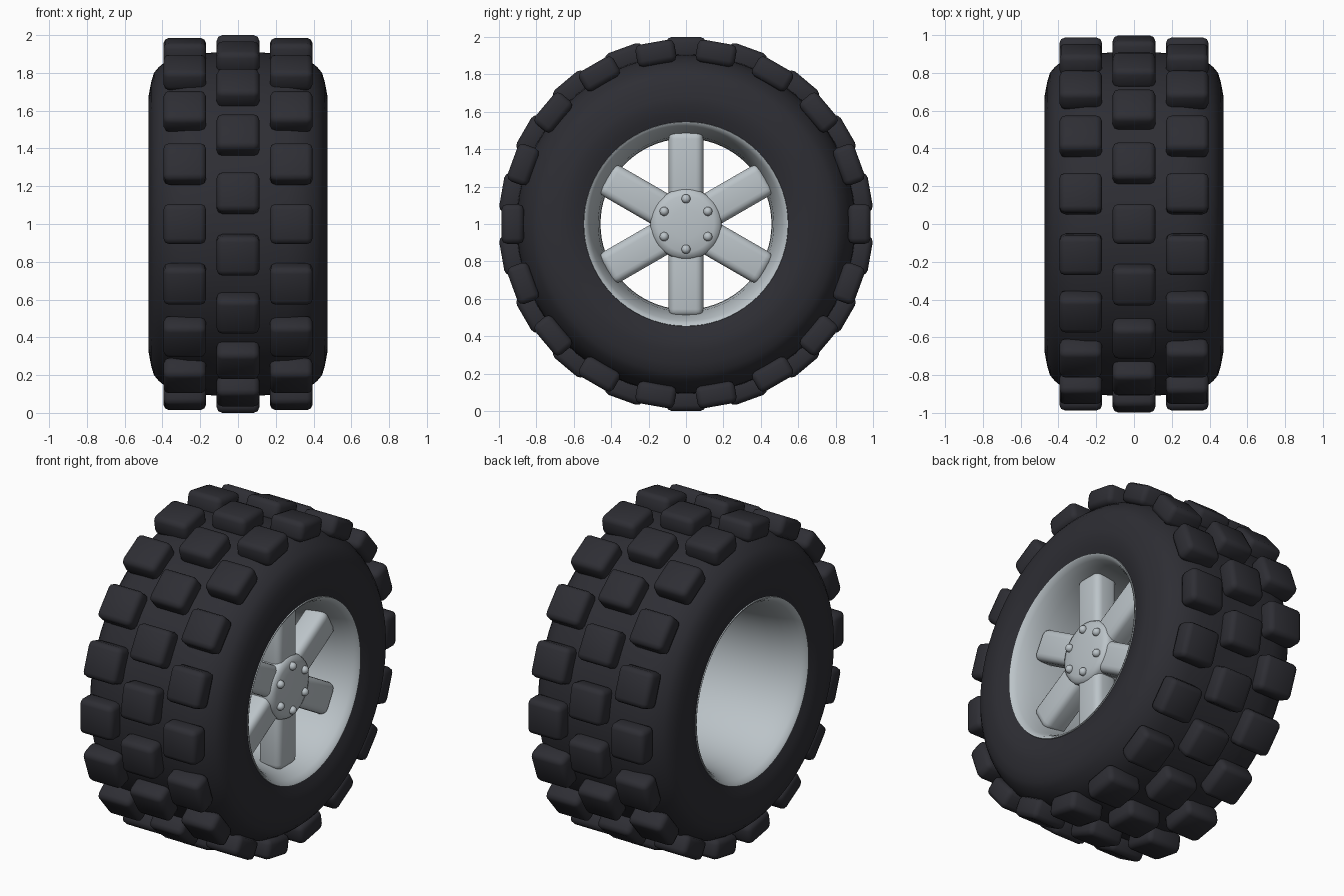
import bpy, bmesh, math
from mathutils import Matrix, Vector

cube = bpy.data.objects.get("Cube")
if cube:
    bpy.data.objects.remove(cube, do_unlink=True)

CENTRE = Vector((0, 0, 1))


def material(name, rgb, roughness):
    mat = bpy.data.materials.new(name)
    mat.use_nodes = True
    mat.diffuse_color = (*rgb, 1)
    node = mat.node_tree.nodes["Principled BSDF"]
    node.inputs["Base Color"].default_value = (*rgb, 1)
    node.inputs["Roughness"].default_value = roughness
    return mat


rubber = material("dark rubber", (0.027, 0.027, 0.034), 0.8)
metal = material("light grey metal", (0.50, 0.55, 0.58), 0.5)


def finish(name, bm, mat, angle=50):
    bmesh.ops.recalc_face_normals(bm, faces=bm.faces[:])
    mesh = bpy.data.meshes.new(name)
    bm.to_mesh(mesh)
    bm.free()
    mesh.materials.append(mat)
    obj = bpy.data.objects.new(name, mesh)
    obj.location = CENTRE
    bpy.context.collection.objects.link(obj)
    bpy.ops.object.select_all(action='DESELECT')
    obj.select_set(True)
    bpy.context.view_layer.objects.active = obj
    bpy.ops.object.shade_smooth_by_angle(angle=math.radians(angle))
    return obj


def lathe(name, points, mat, steps=72, angle=50):
    """Turn a closed (x, radius) outline about the x axis."""
    bm = bmesh.new()
    verts = [bm.verts.new((x, 0, r)) for x, r in points]
    edges = [bm.edges.new((v, verts[i - 1])) for i, v in enumerate(verts)]
    bmesh.ops.spin(bm, geom=verts + edges, axis=(1, 0, 0), cent=(0, 0, 0),
                   angle=math.tau, steps=steps, use_merge=True)
    bmesh.ops.remove_doubles(bm, verts=bm.verts[:], dist=0.0005)
    return finish(name, bm, mat, angle)


def both_sides(half):
    """Mirror a half outline that runs from the +x side inwards."""
    return half + [(-x, r) for x, r in reversed(half) if x > 0]


def rounded_box(bm, size, centre, bevel, segments, turn):
    """Add a bevelled box, placed at the top and turned about the axle."""
    part = bmesh.new()
    bmesh.ops.create_cube(part, size=1, matrix=Matrix.Translation(centre)
                          @ Matrix.Diagonal((*size, 1)))
    bmesh.ops.bevel(part, geom=part.edges[:], offset=bevel, segments=segments,
                    profile=0.5, affect='EDGES')
    part.transform(Matrix.Rotation(turn, 4, 'X'))
    temp = bpy.data.meshes.new("temp")
    part.to_mesh(temp)
    part.free()
    bm.from_mesh(temp)
    bpy.data.meshes.remove(temp)


# Tyre carcass
lathe("tyre", both_sides([
    (0.43, 0.55), (0.445, 0.545), (0.462, 0.59), (0.472, 0.64), (0.473, 0.68),
    (0.46, 0.75), (0.445, 0.80), (0.42, 0.83), (0.39, 0.855), (0.34, 0.885),
    (0.26, 0.903), (0.13, 0.907)]), rubber, angle=70)

# Staggered tread blocks: one middle row and two outer rows
ROW_COUNT = 18
STEP = math.tau / ROW_COUNT
for name, x, top, shift in (("middle_tread", 0, 1.0, 0),
                            ("left_tread", 0.282, 0.987, 0.5),
                            ("right_tread", -0.282, 0.987, 0.5)):
    bm = bmesh.new()
    for i in range(ROW_COUNT):
        rounded_box(bm, (0.226, 0.212, 0.12), (x, 0, top - 0.06), 0.03, 2,
                    (i + shift) * STEP)
    finish(name, bm, rubber, 70)

# Rim barrel with flared lips
lathe("rim", both_sides([
    (0.43, 0.55), (0.452, 0.545), (0.446, 0.533), (0.42, 0.517), (0.38, 0.500),
    (0.33, 0.486), (0.24, 0.470), (0.12, 0.460), (0.04, 0.457)]), metal)

# Six spokes
bm = bmesh.new()
for i in range(6):
    rounded_box(bm, (0.15, 0.185, 0.40), (0.27, 0, 0.295), 0.04, 4, i * math.tau / 6)
finish("spokes", bm, metal)

# Hub disc with a softly rounded face
lathe("hub", [(0.18, 0), (0.18, 0.17), (0.20, 0.19), (0.335, 0.19),
              (0.355, 0.18), (0.365, 0.15), (0.372, 0.08), (0.374, 0)],
      metal, steps=48)

# Six round bolt heads
bm = bmesh.new()
for i in range(6):
    place = Matrix.Rotation(i * math.tau / 6, 4, 'X') @ Matrix.Translation((0.37, 0, 0.135))
    bmesh.ops.create_uvsphere(bm, u_segments=16, v_segments=10, radius=0.024, matrix=place)
finish("hub_bolts", bm, metal)
